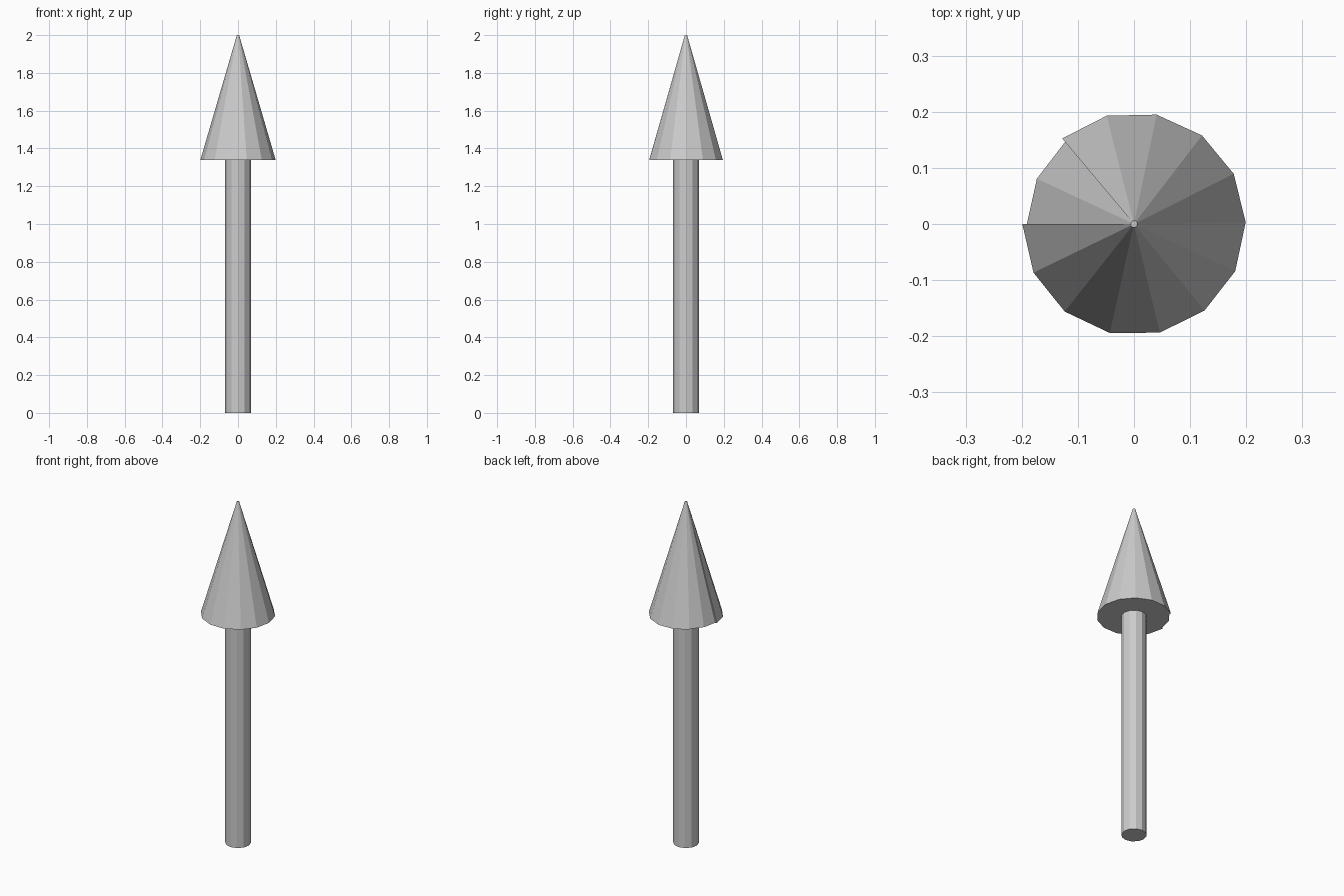
import bpy, bmesh, math

if "Cube" in bpy.data.objects:
    bpy.data.objects.remove(bpy.data.objects["Cube"])


def loft(name, ring, levels):
    """Skin a closed ring of (angle, radius) at (z, scale) levels, with end caps."""
    bm = bmesh.new()
    rows = [[bm.verts.new((r * s * math.cos(math.radians(a)),
                           r * s * math.sin(math.radians(a)), z))
             for a, r in ring] for z, s in levels]
    n = len(ring)
    for lo, hi in zip(rows, rows[1:]):
        for i in range(n):
            j = (i + 1) % n
            bm.faces.new((lo[i], lo[j], hi[j], hi[i]))
    bm.faces.new(rows[0][::-1])
    bm.faces.new(rows[-1])
    mesh = bpy.data.meshes.new(name)
    bm.to_mesh(mesh)
    bm.free()
    obj = bpy.data.objects.new(name, mesh)
    bpy.context.collection.objects.link(obj)
    return obj


# Shaft: twelve-sided rod
shaft_ring = [(30 * i, 0.068) for i in range(12)]
loft("shaft", shaft_ring, [(0, 1), (1.345, 1)])

# Head: faceted cone whose last two facets sit slightly inward
outer = [(180 + 310 / 12 * i, 0.199) for i in range(13)]
inner = [(490, 0.191), (515, 0.191), (540, 0.191)]
loft("arrow_head", outer + inner, [(1.34, 1), (2.0, 0.03)])
